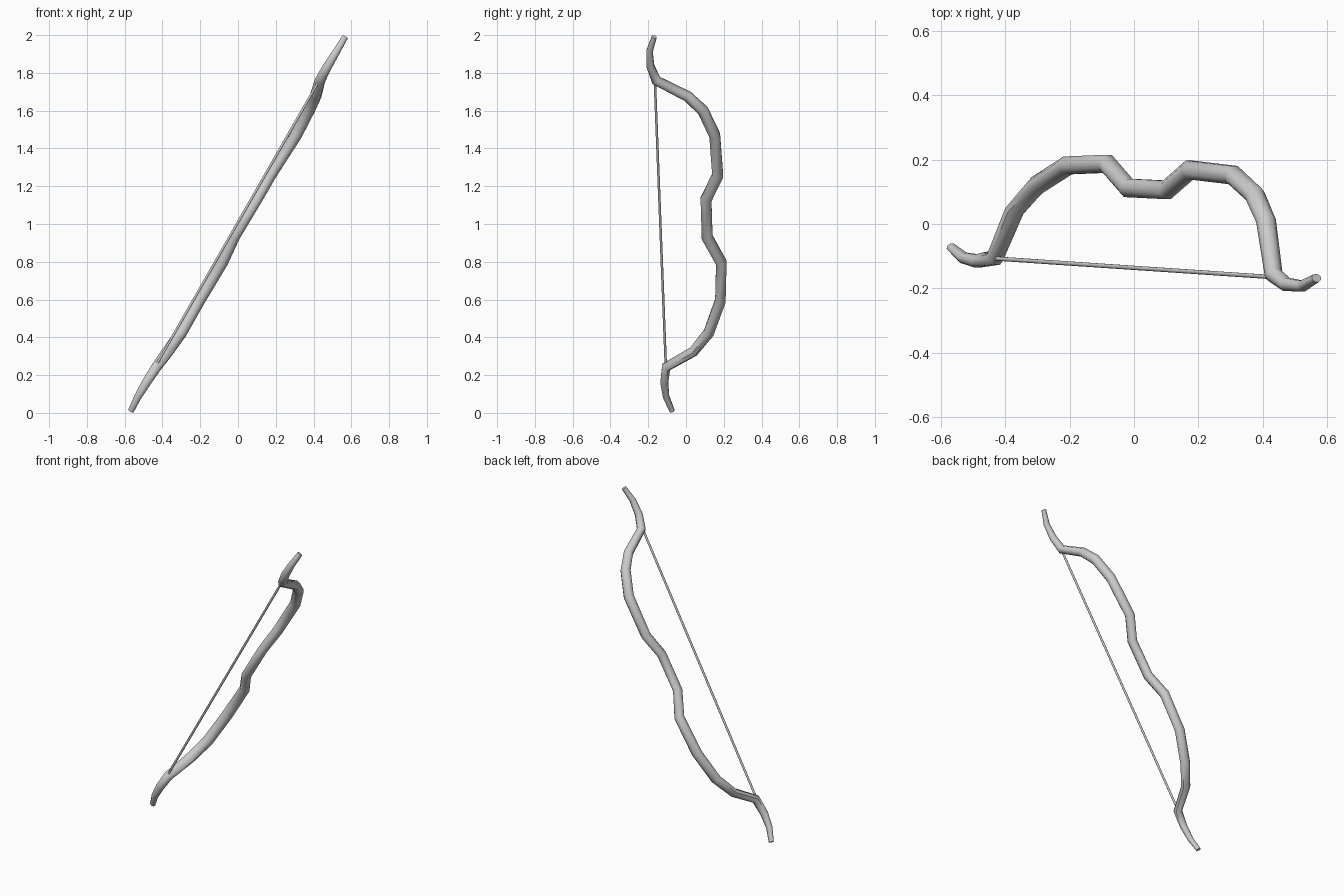
import bpy, bmesh, math
from mathutils import Vector

if "Cube" in bpy.data.objects:
    bpy.data.objects.remove(bpy.data.objects["Cube"])

SIDES = 8


def sweep(name, path, radii, widths, normal, sides=SIDES):
    """Mitred tube; radii lie in the bow plane, widths across it."""
    pts = [Vector(p) for p in path]
    bm = bmesh.new()
    rings = []
    for i, p in enumerate(pts):
        a = (p - pts[i - 1]).normalized() if i > 0 else None
        b = (pts[i + 1] - p).normalized() if i < len(pts) - 1 else None
        a, b = a or b, b or a
        t = (a + b).normalized()
        u = normal.cross(t).normalized()
        v = t.cross(u)
        miter = 1 / max(0.75, t.dot(a))
        ring = []
        for k in range(sides):
            w = 2 * math.pi * (k + 0.5) / sides
            offset = u * radii[i] * math.cos(w) * miter + v * widths[i] * math.sin(w)
            ring.append(bm.verts.new(p + offset))
        rings.append(ring)
    for r, s in zip(rings, rings[1:]):
        for k in range(sides):
            j = (k + 1) % sides
            bm.faces.new((r[k], r[j], s[j], s[k]))
    bm.faces.new(rings[0][::-1])
    bm.faces.new(rings[-1])
    bmesh.ops.recalc_face_normals(bm, faces=bm.faces)
    me = bpy.data.meshes.new(name)
    bm.to_mesh(me)
    bm.free()
    ob = bpy.data.objects.new(name, me)
    bpy.context.collection.objects.link(ob)
    bpy.ops.object.select_all(action='DESELECT')
    ob.select_set(True)
    bpy.context.view_layer.objects.active = ob
    bpy.ops.object.shade_smooth_by_angle(angle=math.radians(50))
    return ob


# Bow stave: x, y, z, thickness radius, width radius, from lower to upper tip
stave = [
    (-0.567, -0.073, 0.010, 0.014, 0.017),
    (-0.530, -0.105, 0.085, 0.018, 0.021),
    (-0.486, -0.115, 0.160, 0.022, 0.026),
    (-0.432, -0.105, 0.243, 0.024, 0.029),
    (-0.372, 0.040, 0.325, 0.026, 0.032),
    (-0.302, 0.120, 0.424, 0.029, 0.034),
    (-0.206, 0.182, 0.594, 0.030, 0.034),
    (-0.083, 0.187, 0.795, 0.030, 0.032),
    (-0.018, 0.112, 0.930, 0.031, 0.029),
    (0.102, 0.106, 1.130, 0.031, 0.029),
    (0.173, 0.168, 1.257, 0.031, 0.031),
    (0.308, 0.152, 1.470, 0.031, 0.033),
    (0.375, 0.090, 1.600, 0.030, 0.033),
    (0.410, 0.010, 1.675, 0.028, 0.032),
    (0.434, -0.158, 1.760, 0.025, 0.029),
    (0.474, -0.188, 1.835, 0.022, 0.026),
    (0.523, -0.193, 1.915, 0.018, 0.021),
    (0.567, -0.168, 1.990, 0.014, 0.017),
]
path = [s[:3] for s in stave]
axis = Vector(path[-1]) - Vector(path[0])
plane = axis.cross(Vector((0, 1, 0))).normalized()
sweep("bow_stave", path, [s[3] for s in stave], [s[4] for s in stave], plane)

# Bowstring
sweep("bowstring", [(-0.435, -0.107, 0.25), (0.430, -0.165, 1.76)],
      [0.007] * 2, [0.007] * 2, plane)
